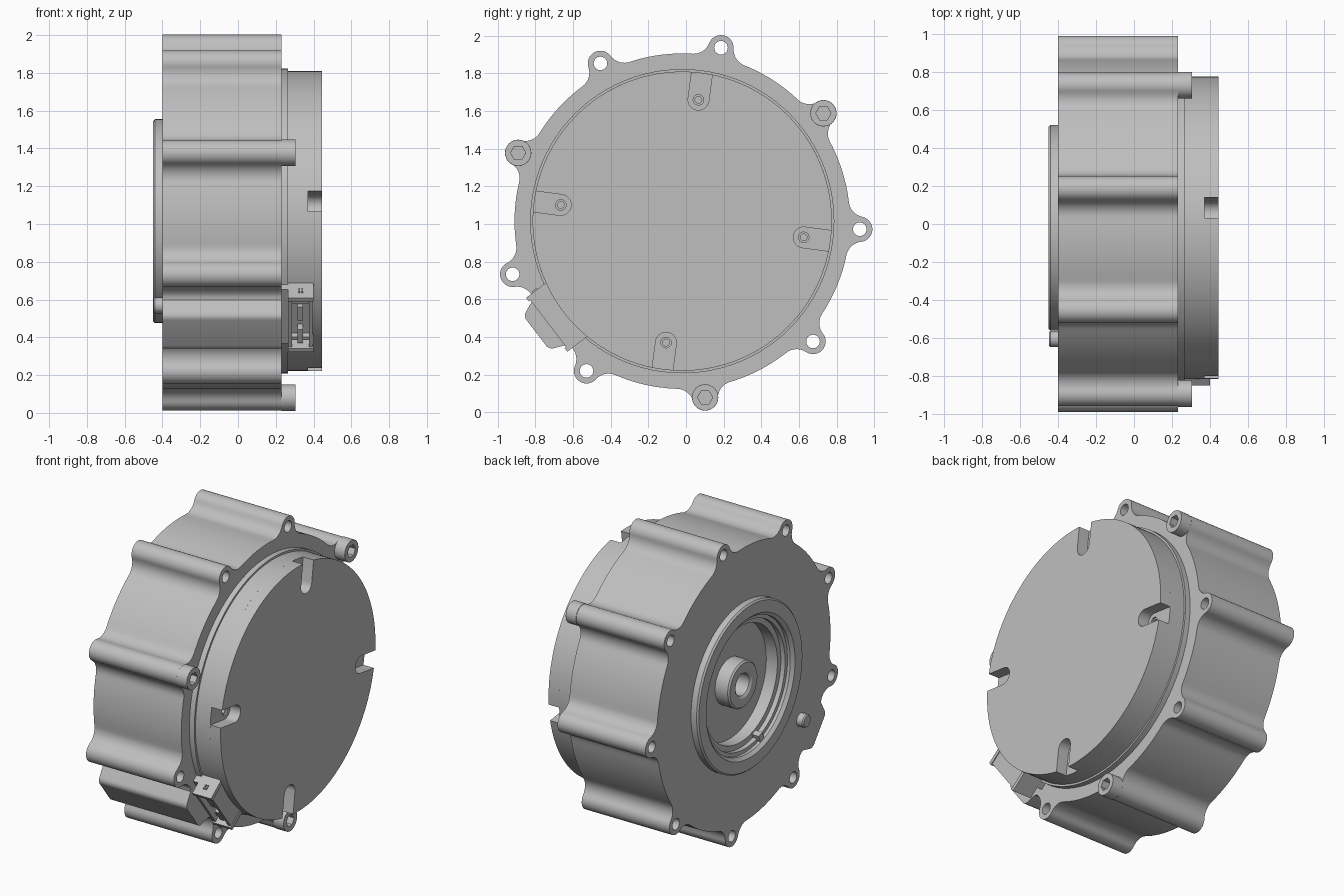
import bpy, bmesh
from math import sin, cos, acos, asin, atan2, radians, pi
from mathutils import Matrix, Vector

if "Cube" in bpy.data.objects:
    bpy.data.objects.remove(bpy.data.objects["Cube"])

CY, CZ = -0.02, 1.015            # main axis, running along x
R, LUG_D, LUG_R, FILLET = 0.89, 0.943, 0.067, 0.09
LUGS = [radians(77.4 + 40 * k) for k in range(9)]
SCREWS = [LUGS[i] for i in (2, 5, 8)]
PLUG = radians(217.4)            # direction of the connector
# drawing plane (u, v, w) -> world (y, z, x)
AXIS = Matrix(((0, 0, 1, 0), (1, 0, 0, CY), (0, 1, 0, CZ), (0, 0, 0, 1)))

metal = bpy.data.materials.new("grey metal")
metal.use_nodes = True
COLOUR = (0.52, 0.52, 0.52, 1)
metal.diffuse_color = COLOUR
metal.node_tree.nodes["Principled BSDF"].inputs["Base Color"].default_value = COLOUR


def polar(r, a, c=(0, 0)):
    return (c[0] + r * cos(a), c[1] + r * sin(a))


def arc(c, r, a0, a1, n=8):
    return [polar(r, a0 + (a1 - a0) * i / n, c) for i in range(n + 1)]


def circle(r, c=(0, 0), n=32):
    return arc(c, r, 0, 2 * pi, n)[:-1]


def finish(name, bm, matrix=AXIS, smooth=True):
    bmesh.ops.remove_doubles(bm, verts=bm.verts, dist=1e-5)
    bmesh.ops.recalc_face_normals(bm, faces=bm.faces)
    bm.transform(matrix)
    mesh = bpy.data.meshes.new(name)
    bm.to_mesh(mesh)
    bm.free()
    mesh.materials.append(metal)
    if smooth:
        mesh.shade_smooth()
        mesh.set_sharp_from_angle(angle=radians(32))
    ob = bpy.data.objects.new(name, mesh)
    bpy.context.collection.objects.link(ob)
    return ob


def plate(name, loops, x0, x1):
    """Extrude an outline, with holes, along the main axis."""
    cu = bpy.data.curves.new(name, 'CURVE')
    cu.dimensions, cu.fill_mode = '2D', 'BOTH'
    cu.extrude = (x1 - x0) / 2
    for pts in loops:
        sp = cu.splines.new('POLY')
        sp.points.add(len(pts) - 1)
        for p, q in zip(sp.points, pts):
            p.co = (q[0], q[1], 0, 1)
        sp.use_cyclic_u = True
    tmp = bpy.data.objects.new(name + "_outline", cu)
    mesh = bpy.data.meshes.new_from_object(tmp)
    bm = bmesh.new()
    bm.from_mesh(mesh)
    bpy.data.objects.remove(tmp)
    bpy.data.curves.remove(cu)
    bpy.data.meshes.remove(mesh)
    return finish(name, bm, AXIS @ Matrix.Translation((0, 0, (x0 + x1) / 2)))


def lathe(name, profile, c=(0, 0), steps=96):
    """Revolve (x, radius) points about the axis; the profile is closed."""
    bm = bmesh.new()
    vs = [bm.verts.new((r, 0, x)) for x, r in profile]
    es = [bm.edges.new((vs[i], vs[i - 1])) for i in range(len(vs))
          if vs[i].co.x + vs[i - 1].co.x > 0]
    bmesh.ops.spin(bm, geom=vs + es, axis=(0, 0, 1), cent=(0, 0, 0),
                   angle=2 * pi, steps=steps)
    return finish(name, bm, AXIS @ Matrix.Translation((c[0], c[1], 0)))


def block(name, x, r, t, a=PLUG):
    """Box given by ranges along x, outwards and around the rim."""
    bm = bmesh.new()
    bmesh.ops.create_cube(bm, size=1)
    size = [q[1] - q[0] for q in (r, t, x)]
    mid = [(q[0] + q[1]) / 2 for q in (r, t, x)]
    m = AXIS @ Matrix.Rotation(a, 4, 'Z') @ Matrix.Translation(mid)
    return finish(name, bm, m @ Matrix.Diagonal((*size, 1)), smooth=False)


def at_plug(r, t):
    return polar(r, PLUG) if not t else (
        r * cos(PLUG) - t * sin(PLUG), r * sin(PLUG) + t * cos(PLUG))


# Housing outline: filleted lugs around a circle, plus a bulge for the cable
D = R + FILLET
spread = acos((D * D + LUG_D ** 2 - (LUG_R + FILLET) ** 2) / (2 * D * LUG_D))
outline = []
for k, a in enumerate(LUGS):
    lug = Vector(polar(LUG_D, a))
    ends = []
    for s in (-1, 1):
        c = Vector(polar(D, a + s * spread))
        to_lug = (lug - c)
        turn = (atan2(to_lug.y, to_lug.x) - (a + s * spread + pi) + pi) % (2 * pi) - pi
        ends.append((c, a + s * spread + pi, turn))
    (c1, b1, t1), (c2, b2, t2) = ends
    outline += arc(c1, FILLET, b1, b1 + t1)
    lo = (b1 + t1 + pi - a + pi) % (2 * pi) - pi
    outline += arc(lug, LUG_R, a + lo, a - lo, 20)[1:-1]
    outline += arc(c2, FILLET, b2 + t2, b2)
    if k == 3:
        outline += [at_plug(0.885, -0.15)]
        outline += arc(at_plug(0.935, -0.085), 0.04, PLUG - 1.2, PLUG, 6)
        outline += arc(at_plug(0.935, 0.085), 0.04, PLUG, PLUG + 1.2, 6)
        outline += [at_plug(0.885, 0.15)]
    else:
        outline += arc((0, 0), R, a + spread, a + radians(40) - spread, 12)[1:-1]
lug_holes = [circle(0.036, polar(LUG_D, a), 24) for a in LUGS]
plate("housing", [outline, circle(0.5, n=96)] + lug_holes, -0.40, 0.23)

# Stepped bearing seat and central hub on the back
lathe("bearing_seat", [
    (-0.2, 0), (-0.2, 0.5), (-0.4, 0.5), (-0.4, 0.54), (-0.44, 0.54), (-0.45, 0.53),
    (-0.45, 0.455), (-0.43, 0.435), (-0.41, 0.435), (-0.41, 0.41), (-0.38, 0.41),
    (-0.38, 0.375), (-0.30, 0.375), (-0.30, 0.15), (-0.39, 0.15), (-0.40, 0.14),
    (-0.40, 0.085), (-0.39, 0.07), (-0.25, 0.07), (-0.25, 0)])
block("seat_key", (-0.43, -0.38), (0.385, 0.43), (-0.02, 0.02), radians(250))
lathe("locating_pin", [(-0.35, 0), (-0.35, 0.042), (-0.44, 0.042), (-0.447, 0.035),
                       (-0.447, 0)], polar(0.735, PLUG), 32)

# Front cover: flange, body with screw holes, and a slotted top layer
COVER = 0.794
SLOTS = [radians(82.4 + 90 * k) for k in range(4)]
lathe("cover_flange", [(0.2, 0), (0.2, 0.807), (0.265, 0.807), (0.265, 0)])
plate("cover_body", [circle(COVER, n=128)] +
      [circle(0.028, polar(0.65, a), 20) for a in SLOTS], 0.262, 0.37)
half = asin(0.055 / COVER)
slotted = []
for a in SLOTS:
    slotted += arc(polar(0.65, a), 0.055, a - pi / 2, a - 3 * pi / 2, 14)
    slotted += arc((0, 0), COVER, a + half, a + pi / 2 - half, 30)
plate("cover_top", [slotted], 0.37, 0.445)
for a in SLOTS:
    plate("cover_hole_ring", [circle(0.028, polar(0.65, a), 20),
                              circle(0.018, polar(0.65, a), 20)], 0.33, 0.36)

# Socket head screws in every third lug
for a in SCREWS:
    c = polar(LUG_D, a)
    head = plate("screw_head", [circle(0.07, c), circle(0.04, c, 6)], 0.23, 0.305)
    bev = head.modifiers.new("rounded_rim", 'BEVEL')
    bev.width, bev.segments, bev.angle_limit = 0.009, 2, radians(75)
    lathe("screw_shaft", [(-0.34, 0), (-0.34, 0.036), (0.255, 0.036), (0.255, 0)], c, 24)
    plate("screw_socket_floor", [circle(0.05, c)], 0.235, 0.256)

# Cable connector: open tray with two contact pins
block("connector_base", (0.23, 0.395), (0.76, 0.83), (-0.18, 0.18))
for t in ((-0.18, -0.155), (0.155, 0.18)):
    block("connector_end", (0.265, 0.40), (0.78, 0.905), t)
for x in ((0.265, 0.285), (0.375, 0.395)):
    block("connector_side", x, (0.78, 0.895), (-0.16, 0.16))
for t in (-0.1, 0.05):
    block("connector_tongue", (0.315, 0.345), (0.82, 0.88), (t, t + 0.09))
for x in (0.32, 0.335):
    block("connector_clip", (x, x + 0.008), (0.83, 0.86), (-0.188, -0.178))
for t in (-0.12, 0.12):
    block("connector_rib", (0.285, 0.375), (0.82, 0.865), (t - 0.01, t + 0.01))
